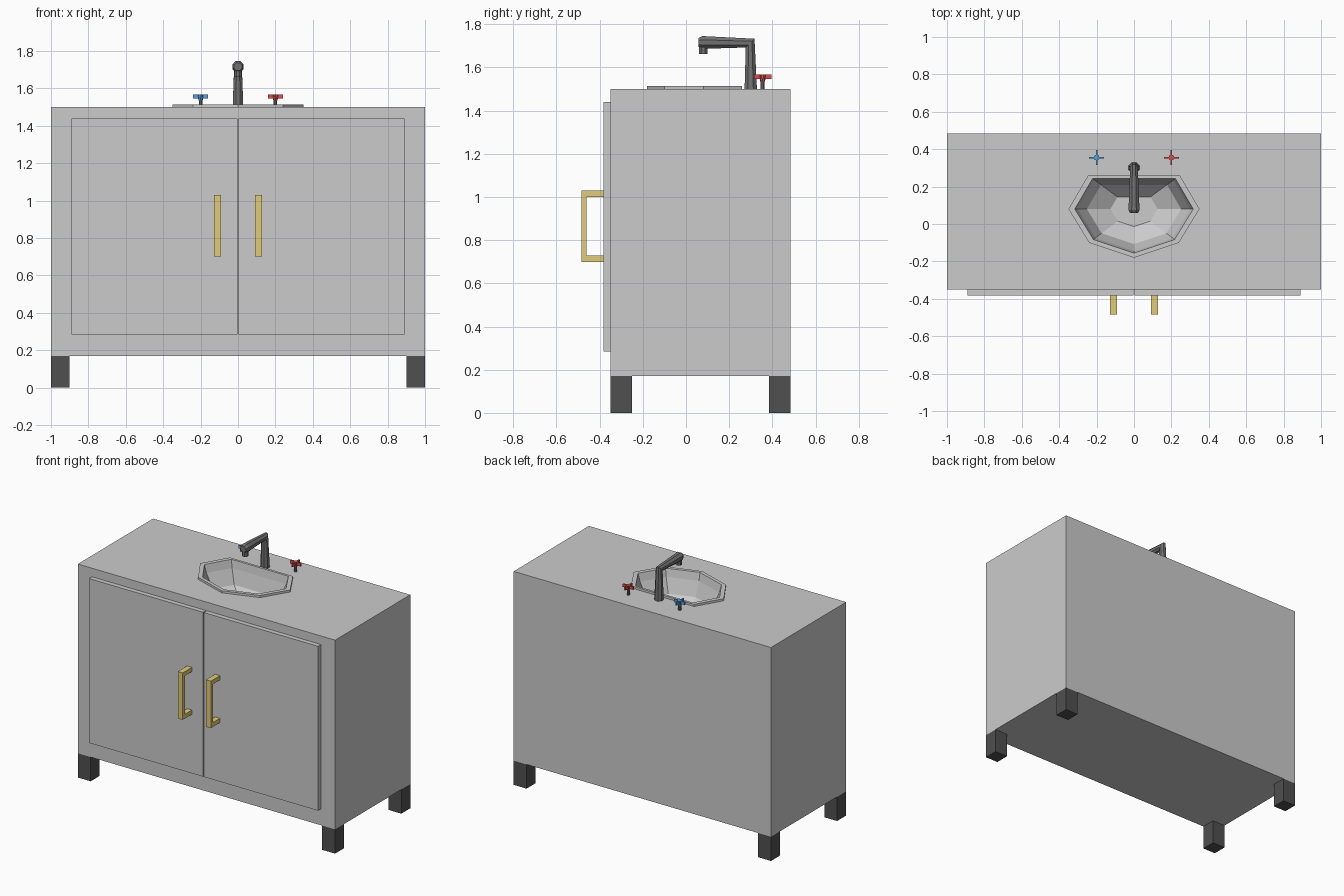
import bpy, bmesh, math
from mathutils import Matrix

if "Cube" in bpy.data.objects:
    bpy.data.objects.remove(bpy.data.objects["Cube"])


def material(name, rgb):
    m = bpy.data.materials.new(name)
    m.diffuse_color = (*rgb, 1)
    m.use_nodes = True
    m.node_tree.nodes["Principled BSDF"].inputs["Base Color"].default_value = m.diffuse_color
    return m


DARK = material("dark", (0.08, 0.08, 0.08))
METAL = material("metal", (0.17, 0.17, 0.17))
BRASS = material("brass", (0.75, 0.6, 0.2))
BLUE = material("blue", (0.1, 0.35, 0.75))
RED = material("red", (0.7, 0.08, 0.08))


def finish(bm, name, mat=None):
    me = bpy.data.meshes.new(name)
    bm.to_mesh(me)
    bm.free()
    ob = bpy.data.objects.new(name, me)
    bpy.context.collection.objects.link(ob)
    if mat:
        me.materials.append(mat)
    return ob


def add_box(bm, lo, hi):
    size = [b - a for a, b in zip(lo, hi)]
    mid = [(a + b) / 2 for a, b in zip(lo, hi)]
    bmesh.ops.create_cube(bm, size=1, matrix=Matrix.Translation(mid) @ Matrix.Diagonal((*size, 1)))


def boxes(name, parts, mat=None):
    bm = bmesh.new()
    for lo, hi in parts:
        add_box(bm, lo, hi)
    return finish(bm, name, mat)


def loft(name, rings, mat=None, cap_start=True):
    # Skin counter-clockwise rings in order, closing the last one
    bm = bmesh.new()
    vs = [[bm.verts.new(p) for p in ring] for ring in rings]
    n = len(rings[0])
    for a, b in zip(vs, vs[1:]):
        for i in range(n):
            j = (i + 1) % n
            bm.faces.new((a[i], a[j], b[j], b[i]))
    bm.faces.new(vs[-1])
    if cap_start:
        bm.faces.new(vs[0][::-1])
    return finish(bm, name, mat)


# Sink outline, scaled about its centre
OUTLINE = [(0.35, 0), (0.245, 0.18), (-0.245, 0.18), (-0.35, 0),
           (-0.24, -0.18), (0, -0.26), (0.24, -0.18)]


def sink_ring(s, z):
    return [(x * s, 0.08 + y * s, z) for x, y in OUTLINE]


# Cabinet: box whose top has a sink-shaped opening
bm = bmesh.new()
add_box(bm, (-1, -0.35, 0.17), (1, 0.485, 1.5))
bm.normal_update()
top = max(bm.faces, key=lambda f: f.calc_center_median().z)
edges = list(top.edges)
bmesh.ops.delete(bm, geom=[top], context='FACES_ONLY')
hole = [bm.verts.new(p) for p in sink_ring(0.93, 1.5)]
edges += [bm.edges.new((hole[i - 1], hole[i])) for i in range(len(hole))]
bmesh.ops.triangle_fill(bm, edges=edges, use_beauty=True, normal=(0, 0, 1))
bmesh.ops.recalc_face_normals(bm, faces=bm.faces)
finish(bm, "cabinet")

# Basin: raised rim and faceted bowl
loft("basin", [sink_ring(1, 1.5), sink_ring(1, 1.515), sink_ring(0.905, 1.515),
               sink_ring(0.86, 1.46), sink_ring(0.72, 1.36), sink_ring(0.36, 1.29)],
     cap_start=False)

# Legs, doors and handles, mirrored left and right
for side, sx in (("left", -1), ("right", 1)):
    def span(a, b):
        return sorted((a * sx, b * sx))

    x0, x1 = span(0.9, 1)
    for end, y in (("front", -0.35), ("back", 0.385)):
        boxes(f"{end}_{side}_leg", [((x0, y, 0), (x1, y + 0.1, 0.17))], DARK)
    x0, x1 = span(0.003, 0.89)
    boxes(f"{side}_door", [((x0, -0.383, 0.285), (x1, -0.35, 1.44))])
    x0, x1 = span(0.09, 0.128)
    boxes(f"{side}_handle", [((x0, -0.485, 0.7), (x1, -0.46, 1.03)),
                             ((x0, -0.46, 0.7), (x1, -0.38, 0.73)),
                             ((x0, -0.46, 1.0), (x1, -0.38, 1.03))], BRASS)


def circle_ring(c, r, v=(0, 1, 0), n=8):
    # Ring in the plane of the x axis and v
    ring = []
    for i in range(n):
        a = math.tau * (i + 0.5) / n
        s = r * math.sin(a)
        ring.append((c[0] + r * math.cos(a), c[1] + s * v[1], c[2] + s * v[2]))
    return ring


# Faucet: tapered column, mitred elbow and widening arm
loft("faucet", [circle_ring((0, 0.3, 1.5), 0.031),
                circle_ring((0, 0.297, 1.713), 0.022, (0, 1, 1)),
                circle_ring((0, 0.075, 1.716), 0.032, (0, 0, 1)),
                circle_ring((0, 0.058, 1.716), 0.022, (0, 0, 1))], METAL)
loft("nozzle", [circle_ring((0, 0.08, 1.662), 0.021),
                circle_ring((0, 0.08, 1.71), 0.021)], METAL)

# Taps: stem with a four-armed cross knob
for name, x, mat in (("cold", -0.2, BLUE), ("hot", 0.2, RED)):
    loft(f"{name}_stem", [circle_ring((x, 0.355, z), r) for z, r in
                          ((1.5, 0.01), (1.55, 0.01))], METAL)
    bm = bmesh.new()
    bmesh.ops.create_cone(bm, cap_ends=True, segments=8, radius1=0.011, radius2=0.016,
                          depth=0.034, matrix=Matrix.Translation((x, 0.355, 1.551)))
    for k in range(4):
        m = (Matrix.Translation((x, 0.355, 1.557)) @ Matrix.Rotation(k * math.pi / 2, 4, 'Z')
             @ Matrix.Translation((0.022, 0, 0)) @ Matrix.Diagonal((0.036, 0.009, 0.022, 1)))
        bmesh.ops.create_cube(bm, size=1, matrix=m)
    finish(bm, f"{name}_knob", mat)
